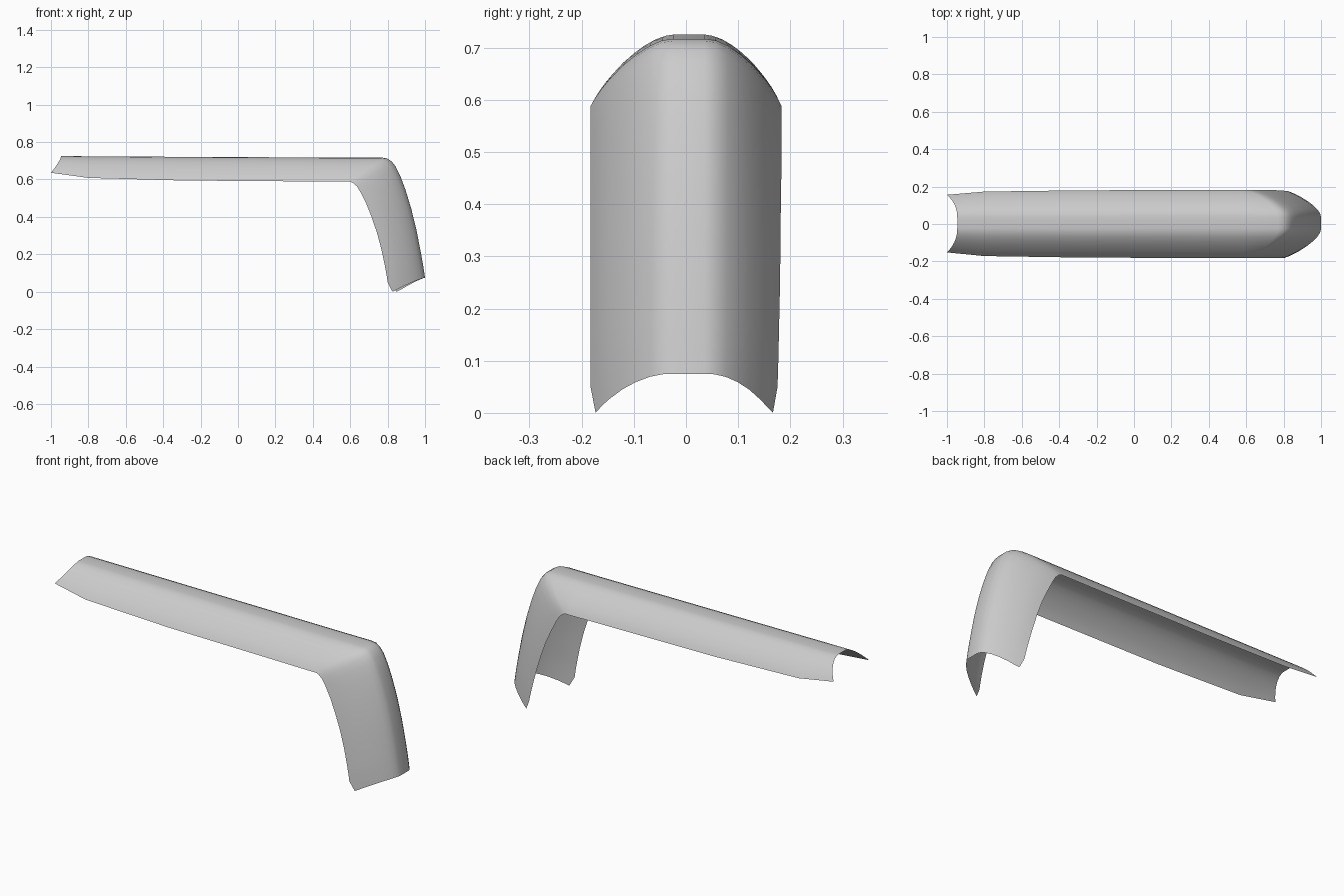
import bpy, bmesh

# Half cross-section: (distance from middle, depth from outer line 0 to rim 1)
HALF = [(0.0, 0), (0.03, 0), (0.052, 0.025), (0.075, 0.105), (0.1, 0.235), (0.125, 0.40),
        (0.15, 0.61), (0.163, 0.74), (0.174, 0.87), (0.183, 1)]

# Stations along the shell: outer x, z, rim x, z, rim trim on -y side, on +y side
STATIONS = [
    (-0.945, 0.725, -0.945, 0.588, 0.65, 0.65),
    (-0.80, 0.724, -0.80, 0.588, 0.85, 0.85),
    (-0.30, 0.721, -0.30, 0.588, 0.95, 0.95),
    (0.58, 0.717, 0.58, 0.588, 1, 1),
    (0.77, 0.717, 0.60, 0.588, 1, 1),
    (0.797, 0.713, 0.617, 0.581, 1, 1),
    (0.820, 0.698, 0.636, 0.563, 1, 1),
    (0.842, 0.671, 0.656, 0.53, 1, 1),
    (0.868, 0.618, 0.685, 0.472, 1, 1),
    (0.896, 0.543, 0.714, 0.40, 1, 0.98),
    (0.926, 0.445, 0.743, 0.315, 1, 0.97),
    (0.953, 0.335, 0.767, 0.225, 1, 0.95),
    (0.978, 0.208, 0.785, 0.14, 1, 0.92),
    (0.99, 0.14, 0.795, 0.085, 1, 0.9),
    (1.0, 0.075, 0.80, 0.05, 1, 0.88),
]


def half_width(depth):
    for (y0, t0), (y1, t1) in zip(HALF, HALF[1:]):
        if t1 > t0 and depth <= t1:
            return y0 + (y1 - y0) * (depth - t0) / (t1 - t0)
    return HALF[-1][0]


def section_point(k, side, y, t):
    ox, oz, ix, iz, trim_neg, trim_pos = STATIONS[k]
    d = t * (trim_pos if side > 0 else trim_neg)
    if d > 0:
        y = half_width(d)
    x, z = ox + (ix - ox) * d, oz + (iz - oz) * d
    if k == 0:                                   # concave arm end
        x -= 0.055 * t ** 1.3
    if k == len(STATIONS) - 1:                   # curved foot with clipped corners
        low = 0.87 if side < 0 else 0.74
        z = 0.075 * (1 - min(1, d / low) ** 1.2)
        if t == 1:
            z = 0.05
    return (x, side * y + 0.006 * (1 - d), z)


# Open curved shell: long arm bending down into a leg
bm = bmesh.new()
rows = []
for k in range(len(STATIONS)):
    pts = [section_point(k, -1, y, t) for y, t in reversed(HALF)]
    pts += [section_point(k, 1, y, t) for y, t in HALF[1:]]
    rows.append([bm.verts.new(p) for p in pts])
for a, b in zip(rows, rows[1:]):
    for j in range(len(a) - 1):
        bm.faces.new((a[j], b[j], b[j + 1], a[j + 1])).smooth = True

mesh = bpy.data.meshes.new("bent_channel_cover")
bm.to_mesh(mesh)
bm.free()
cover = bpy.data.objects.new("bent_channel_cover", mesh)
bpy.context.collection.objects.link(cover)
